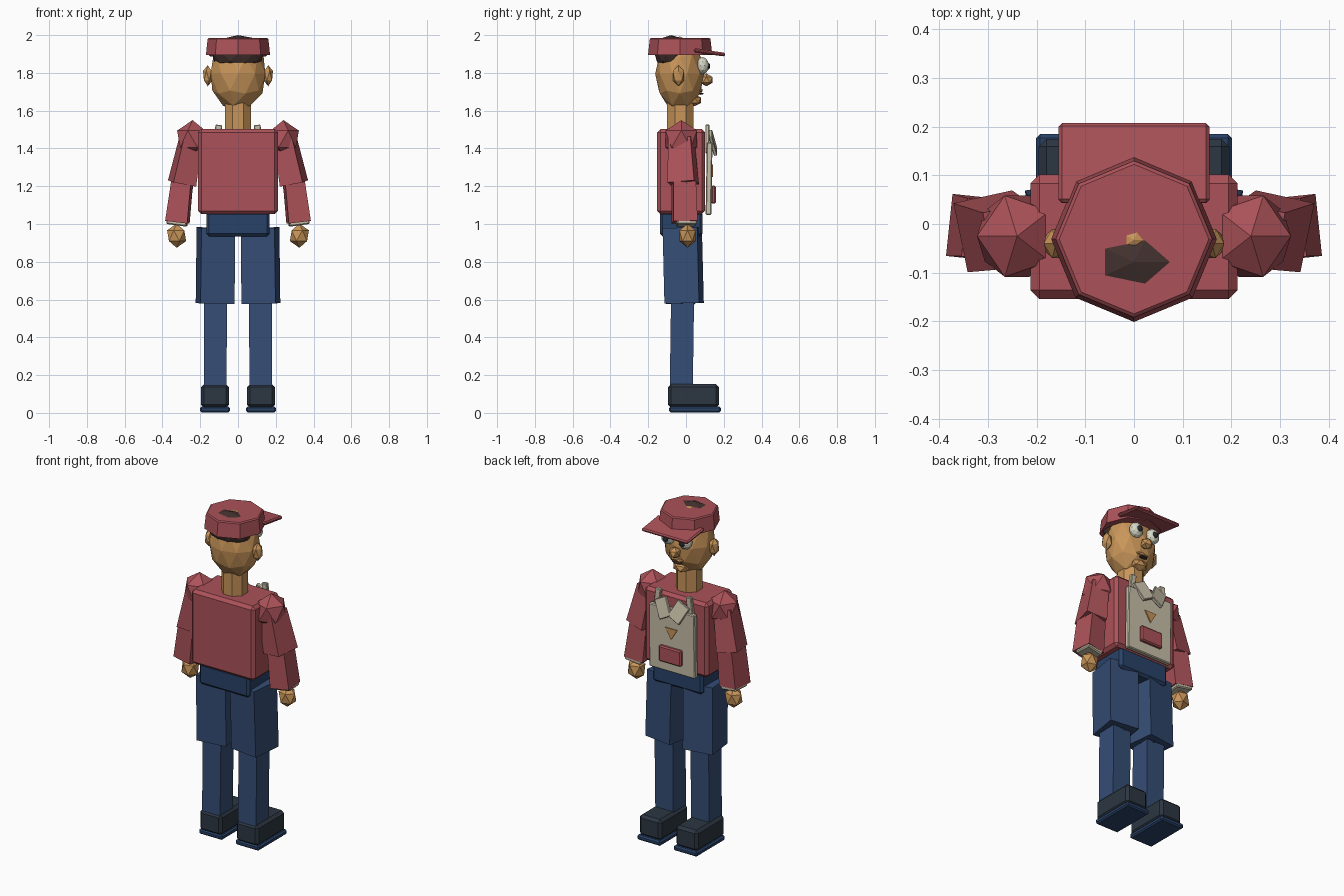
import bpy, bmesh, math
from mathutils import Matrix, Vector, Euler

if "Cube" in bpy.data.objects:
    bpy.data.objects.remove(bpy.data.objects["Cube"])


def material(name, r, g, b):
    m = bpy.data.materials.new(name)
    m.diffuse_color = (r, g, b, 1)
    m.use_nodes = True
    m.node_tree.nodes["Principled BSDF"].inputs["Base Color"].default_value = m.diffuse_color
    return m


RED = material("brick red", 0.41, 0.085, 0.10)
BLUE = material("denim blue", 0.036, 0.075, 0.18)
NAVY = material("dark denim", 0.022, 0.055, 0.14)
SHOE = material("slate shoe", 0.025, 0.037, 0.054)
SKIN = material("tan skin", 0.58, 0.30, 0.10)
HAIR = material("dark brown", 0.054, 0.030, 0.027)
CREAM = material("cream cloth", 0.58, 0.53, 0.40)
WHITE = material("eye white", 0.68, 0.68, 0.56)
PUPIL = material("pupil", 0.02, 0.024, 0.032)


def finish(name, bm, mat, pair=False):
    """Make the object; a pair also gets its mirror image across x."""
    sides = (("right_", 1), ("left_", -1)) if pair else (("", 1),)
    for prefix, s in sides:
        b = bm.copy()
        if s < 0:
            b.transform(Matrix.Scale(-1, 4, (1, 0, 0)))
            bmesh.ops.reverse_faces(b, faces=b.faces)
        me = bpy.data.meshes.new(prefix + name)
        b.to_mesh(me)
        b.free()
        me.materials.append(mat)
        bpy.context.collection.objects.link(bpy.data.objects.new(prefix + name, me))
    bm.free()


def box(name, center, size, mat, bevel=0.0, rot=(0, 0, 0), pair=False):
    bm = bmesh.new()
    bmesh.ops.create_cube(bm, size=1, matrix=Matrix.Diagonal((*size, 1)))
    if bevel:
        bmesh.ops.bevel(bm, geom=bm.edges[:], offset=bevel, segments=1, affect='EDGES')
    turn = Euler([math.radians(a) for a in rot]).to_matrix().to_4x4()
    bm.transform(Matrix.Translation(center) @ turn)
    finish(name, bm, mat, pair)


def blob(name, center, radii, mat, sub=1, pair=False):
    bm = bmesh.new()
    bmesh.ops.create_icosphere(bm, subdivisions=sub, radius=1,
                               matrix=Matrix.Translation(center) @ Matrix.Diagonal((*radii, 1)))
    finish(name, bm, mat, pair)


def limb(name, top, bottom, w_top, w_bottom, mat, twist=0):
    """Tapered four-sided limb between two points, made for both sides."""
    bm = bmesh.new()
    rings = []
    turn = Matrix.Rotation(math.radians(twist), 3, 'Z')
    tilt = Vector((0, 0, 1)).rotation_difference(Vector(top) - Vector(bottom)).to_matrix()
    for p, (w, d) in ((bottom, w_bottom), (top, w_top)):
        rings.append([bm.verts.new(Vector(p) + tilt @ turn @ Vector((x * w / 2, y * d / 2, 0)))
                      for x, y in ((-1, -1), (1, -1), (1, 1), (-1, 1))])
    lo, hi = rings
    bm.faces.new(lo[::-1])
    bm.faces.new(hi)
    for i in range(4):
        j = (i + 1) % 4
        bm.faces.new((lo[i], lo[j], hi[j], hi[i]))
    finish(name, bm, mat, True)


def frustum(name, center, r1, r2, depth, sides, mat, bevel=0.0, turn=0):
    bm = bmesh.new()
    bmesh.ops.create_cone(bm, cap_ends=True, segments=sides, radius1=r1, radius2=r2, depth=depth)
    if bevel:
        rim = [e for e in bm.edges if all(v.co.z > 0 for v in e.verts)]
        bmesh.ops.bevel(bm, geom=rim, offset=bevel, segments=1, affect='EDGES')
    bm.transform(Matrix.Translation(center) @ Matrix.Rotation(math.radians(turn), 4, 'Z'))
    finish(name, bm, mat)


# Shoes and soles
box("sole", (0.122, 0.047, 0.018), (0.158, 0.275, 0.03), NAVY, 0.008, pair=True)
box("shoe", (0.122, 0.04, 0.09), (0.148, 0.27, 0.125), SHOE, 0.016, pair=True)

# Legs
limb("lower_leg", (0.12, -0.018, 0.62), (0.12, -0.025, 0.13), (0.122, 0.122), (0.12, 0.122), BLUE)
blob("knee", (0.12, -0.015, 0.615), (0.078, 0.078, 0.078), BLUE, pair=True)
limb("upper_leg", (0.117, -0.02, 0.98), (0.121, -0.01, 0.58), (0.18, 0.185), (0.182, 0.185), BLUE, -8)

# Hips and torso
box("hips", (0, -0.025, 1.0), (0.335, 0.225, 0.13), NAVY, 0.014)
box("torso", (0, -0.026, 1.277), (0.425, 0.255, 0.45), RED, 0.018)

# Arms
blob("shoulder", (0.24, -0.025, 1.45), (0.092, 0.098, 0.10), RED, pair=True)
limb("upper_arm", (0.25, -0.025, 1.45), (0.296, -0.015, 1.215), (0.10, 0.12), (0.125, 0.145), RED, -12)
blob("elbow", (0.296, -0.012, 1.215), (0.065, 0.07, 0.065), RED, pair=True)
limb("forearm", (0.296, -0.012, 1.22), (0.321, -0.008, 1.01), (0.105, 0.12), (0.118, 0.128), RED, 6)
box("cuff", (0.322, 0.002, 1.01), (0.107, 0.105, 0.034), CREAM, 0.006, (0, -8, 4), True)
blob("hand", (0.325, 0.008, 0.938), (0.056, 0.05, 0.064), SKIN, pair=True)

# Neck and head
frustum("neck", (0, -0.03, 1.55), 0.075, 0.075, 0.18, 8, SKIN, turn=22.5)
blob("head", (0, -0.033, 1.795), (0.152, 0.13, 0.198), SKIN, 2)
blob("ear", (0.16, -0.04, 1.785), (0.028, 0.035, 0.056), SKIN, pair=True)
blob("hair", (0, -0.078, 1.905), (0.142, 0.09, 0.095), HAIR, 2)

# Face
blob("eye", (0.058, 0.088, 1.838), (0.042, 0.034, 0.046), WHITE, 2, True)
blob("pupil", (0.056, 0.115, 1.836), (0.018, 0.013, 0.02), PUPIL, 2, True)
blob("nose", (0, 0.108, 1.763), (0.036, 0.038, 0.034), SKIN)
blob("lip", (0, 0.068, 1.708), (0.055, 0.024, 0.014), SKIN)
blob("mouth", (0, 0.079, 1.69), (0.03, 0.016, 0.006), HAIR)
blob("chin", (0, 0.045, 1.655), (0.055, 0.04, 0.032), SKIN)

# Cap
frustum("cap_crown", (0, -0.031, 1.94), 0.17, 0.16, 0.092, 8, RED, 0.006, 90)
box("cap_brim", (0, 0.125, 1.908), (0.31, 0.165, 0.02), RED, 0.007, (-8, 0, 0))

# Bib with straps, collar flaps and pocket
box("bib", (0, 0.122, 1.24), (0.305, 0.03, 0.385), CREAM, 0.005, (-1, 0, 0))
box("bib_strap", (0.11, 0.113, 1.45), (0.036, 0.022, 0.15), CREAM, 0.004, (0, -7, 0), True)
box("collar_flap", (0.052, 0.143, 1.43), (0.085, 0.018, 0.115), CREAM, 0.003, (14, 28, 0), True)
box("bib_pocket", (0, 0.145, 1.155), (0.15, 0.026, 0.095), RED, 0.007)

# Small triangular badge on the bib
bm = bmesh.new()
corners = [bm.verts.new(p) for p in ((-0.04, 0.137, 1.315), (0.04, 0.137, 1.315), (0, 0.137, 1.25))]
tri = bm.faces.new(corners)
ext = bmesh.ops.extrude_face_region(bm, geom=[tri])
bmesh.ops.translate(bm, vec=(0, 0.007, 0), verts=[v for v in ext["geom"] if isinstance(v, bmesh.types.BMVert)])
bmesh.ops.recalc_face_normals(bm, faces=bm.faces)
finish("bib_badge", bm, SKIN)
